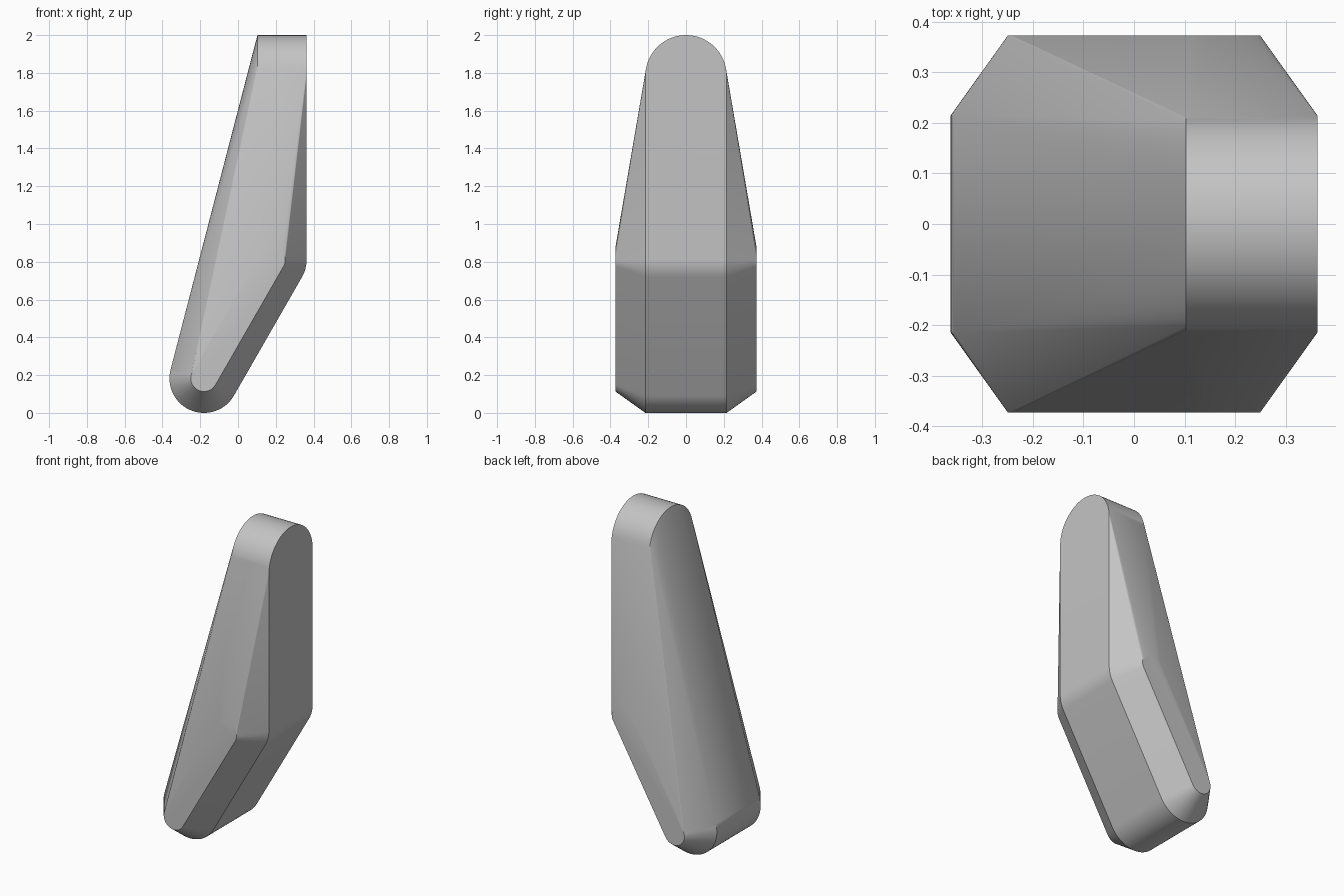
import bpy, bmesh
from math import pi, sin, cos, radians

cube = bpy.data.objects.get("Cube")
if cube:
    bpy.data.objects.remove(cube, do_unlink=True)

SEGMENTS = 72
TIP_RADIUS = 0.215      # rounded tip, axis along x
FOOT_RADIUS = 0.183     # rounded foot, axis along y
CHAMFER_RADIUS = 0.07   # foot radius at the outer side faces

grey = bpy.data.materials.new("plain_grey")
grey.use_nodes = True
colour = (0.55, 0.55, 0.55, 1)
grey.diffuse_color = colour
grey.node_tree.nodes["Principled BSDF"].inputs["Base Color"].default_value = colour

bm = bmesh.new()


def ring(centre, radius, axis):
    """Add a circle of points around the x or y axis."""
    x, y, z = centre
    for i in range(SEGMENTS):
        a = 2 * pi * i / SEGMENTS
        u, v = radius * cos(a), radius * sin(a)
        bm.verts.new((x, y + u, z + v) if axis == "x" else (x + u, y, z + v))


# Rounded tip
for x in (0.103, 0.363):
    ring((x, 0, 2 - TIP_RADIUS), TIP_RADIUS, "x")

# Slanted foot: two chamfered rollers
for x, z in ((-0.18, FOOT_RADIUS), (0.18, 0.81)):
    for side in (-1, 1):
        ring((x, side * 0.215, z), FOOT_RADIUS, "y")
        ring((x, side * 0.373, z), CHAMFER_RADIUS, "y")

# Wrap the sections in one skin and merge its flat areas
hull = bmesh.ops.convex_hull(bm, input=bm.verts[:])
inside = [v for v in bm.verts if not v.link_faces]
bmesh.ops.delete(bm, geom=inside, context="VERTS")
bmesh.ops.dissolve_limit(bm, angle_limit=radians(0.2),
                         verts=bm.verts[:], edges=bm.edges[:])
bmesh.ops.recalc_face_normals(bm, faces=bm.faces[:])

mesh = bpy.data.meshes.new("lever_body")
bm.to_mesh(mesh)
bm.free()
mesh.materials.append(grey)
body = bpy.data.objects.new("lever_body", mesh)
bpy.context.collection.objects.link(body)

bpy.ops.object.select_all(action="DESELECT")
body.select_set(True)
bpy.context.view_layer.objects.active = body
bpy.ops.object.shade_smooth_by_angle(angle=radians(20))
